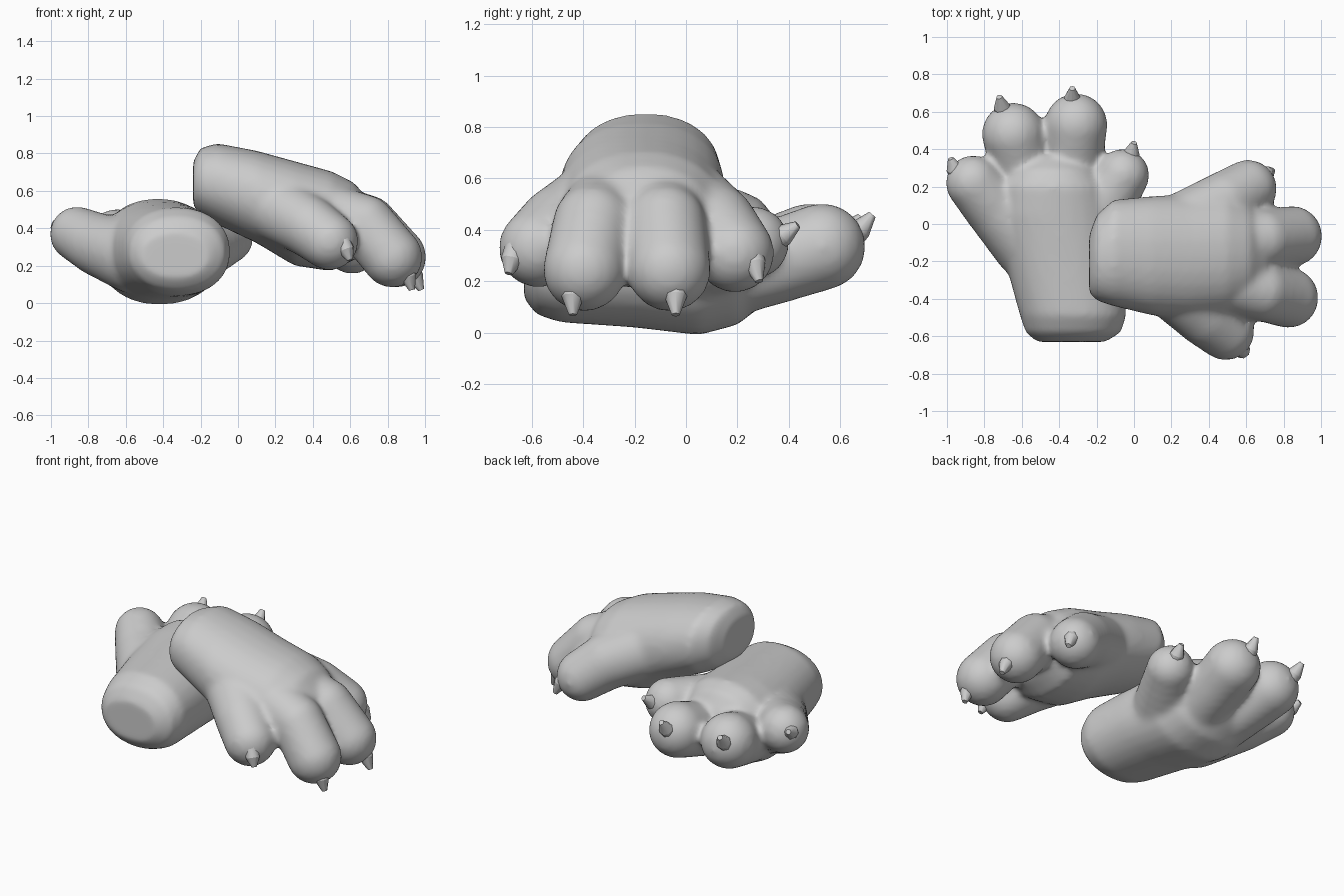
import bpy, bmesh, math
from mathutils import Vector, Matrix

cube = bpy.data.objects.get("Cube")
if cube:
    bpy.data.objects.remove(cube, do_unlink=True)

GREY = (0.6, 0.6, 0.6, 1)
fur = bpy.data.materials.new("plain grey")
fur.use_nodes = True
fur.diffuse_color = GREY
fur.node_tree.nodes["Principled BSDF"].inputs["Base Color"].default_value = GREY


def finish(bm, name):
    bmesh.ops.recalc_face_normals(bm, faces=bm.faces)
    mesh = bpy.data.meshes.new(name)
    bm.to_mesh(mesh)
    bm.free()
    mesh.materials.append(fur)
    obj = bpy.data.objects.new(name, mesh)
    bpy.context.collection.objects.link(obj)
    return obj


def loft_palm(bm, sections, along_x, sides=28):
    """Oval sections: (distance, side min, side max, z min, z max)."""
    rings = []
    for d, lo, hi, z0, z1 in sections:
        ring = []
        for i in range(sides):
            a = math.tau * i / sides
            c, n = math.cos(a), math.sin(a)
            s = (lo + hi) / 2 + (hi - lo) / 2 * math.copysign(abs(c) ** 0.92, c)
            z = (z0 + z1) / 2 + (z1 - z0) / 2 * math.copysign(abs(n) ** 0.92, n)
            ring.append(bm.verts.new((d, s, z) if along_x else (s, d, z)))
        rings.append(ring)
    for a, b in zip(rings, rings[1:]):
        for i in range(sides):
            j = (i + 1) % sides
            bm.faces.new((a[i], a[j], b[j], b[i]))
    bm.faces.new(rings[0])
    bm.faces.new(rings[-1])


def add_toe(bm, joints, steps=6):
    """Overlapping balls along the joints (x, y, z, radius), blended by the remesh."""
    for a, b in zip(joints, joints[1:]):
        for i in range(steps + 1):
            *pos, radius = Vector(a).lerp(Vector(b), i / steps)
            bmesh.ops.create_icosphere(bm, subdivisions=3, radius=radius,
                                       matrix=Matrix.Translation(pos))


def build_paw(name, sections, along_x, toes):
    bm = bmesh.new()
    loft_palm(bm, sections, along_x)
    for joints in toes:
        add_toe(bm, joints)
    paw = finish(bm, name)
    remesh = paw.modifiers.new("blend", 'REMESH')
    remesh.mode = 'VOXEL'
    remesh.voxel_size = 0.018
    remesh.use_smooth_shade = True
    smooth = paw.modifiers.new("soften", 'SMOOTH')
    smooth.factor = 0.5
    smooth.iterations = 12


def build_claw(name, base, tip):
    base, tip = Vector(base), Vector(tip)
    axis = tip - base
    turn = axis.to_track_quat('Z', 'Y').to_matrix().to_4x4()
    bm = bmesh.new()
    # wide root, then the blunt point
    for r1, r2, start, end in ((0.04, 0.044, -0.4, 0.35), (0.044, 0.016, 0.35, 1.0)):
        mid = base + axis * (start + end) / 2
        bmesh.ops.create_cone(bm, cap_ends=True, segments=8, radius1=r1, radius2=r2,
                              depth=axis.length * (end - start),
                              matrix=Matrix.Translation(mid) @ turn)
    claw = finish(bm, name)
    bpy.ops.object.select_all(action='DESELECT')
    claw.select_set(True)
    bpy.context.view_layer.objects.active = claw
    bpy.ops.object.shade_smooth_by_angle(angle=math.radians(50))


# Lower paw, palm upward, toes toward the back
build_paw("lower_paw", [
    (-0.63, -0.52, -0.15, 0.13, 0.38),
    (-0.58, -0.58, -0.07, 0.07, 0.46),
    (-0.49, -0.61, -0.04, 0.04, 0.51),
    (-0.2, -0.69, -0.06, 0.02, 0.53),
    (0.05, -0.75, -0.09, -0.01, 0.55),
    (0.2, -0.73, -0.13, 0.03, 0.56),
    (0.29, -0.67, -0.2, 0.1, 0.52),
    (0.36, -0.58, -0.3, 0.17, 0.43)], False, [
    [(-0.56, -0.1, 0.25, 0.2), (-0.74, 0.09, 0.31, 0.17), (-0.86, 0.22, 0.37, 0.148)],
    [(-0.53, 0.05, 0.22, 0.19), (-0.6, 0.3, 0.27, 0.165), (-0.645, 0.48, 0.335, 0.17)],
    [(-0.37, 0.05, 0.22, 0.19), (-0.33, 0.33, 0.27, 0.165), (-0.31, 0.53, 0.335, 0.17)],
    [(-0.26, -0.05, 0.27, 0.19), (-0.06, 0.26, 0.35, 0.143)]])

# Upper paw, resting on the lower wrist, toes drooping to the left
build_paw("upper_paw", [
    (-0.24, -0.37, -0.06, 0.52, 0.76),
    (-0.2, -0.41, 0.05, 0.47, 0.83),
    (-0.11, -0.44, 0.13, 0.42, 0.855),
    (0.1, -0.49, 0.15, 0.32, 0.815),
    (0.3, -0.51, 0.16, 0.2, 0.76),
    (0.5, -0.49, 0.16, 0.17, 0.705),
    (0.62, -0.42, 0.1, 0.23, 0.645),
    (0.71, -0.34, 0.0, 0.31, 0.54)], True, [
    [(0.22, -0.34, 0.5, 0.18), (0.38, -0.49, 0.41, 0.165), (0.49, -0.575, 0.33, 0.155)],
    [(0.42, -0.3, 0.49, 0.17), (0.68, -0.36, 0.42, 0.16), (0.825, -0.395, 0.245, 0.163)],
    [(0.42, -0.1, 0.49, 0.17), (0.69, -0.08, 0.42, 0.16), (0.845, -0.065, 0.245, 0.163)],
    [(0.28, 0.0, 0.5, 0.18), (0.48, 0.11, 0.41, 0.17), (0.61, 0.19, 0.31, 0.155)]])

# Claws: base and tip
CLAWS = {
    "lower": [((-0.95, 0.27, 0.39), (-0.98, 0.35, 0.43)),
              ((-0.7, 0.6, 0.37), (-0.72, 0.68, 0.45)),
              ((-0.33, 0.65, 0.37), (-0.33, 0.725, 0.46)),
              ((-0.02, 0.35, 0.36), (0.0, 0.435, 0.42))],
    "upper": [((0.57, -0.67, 0.31), (0.6, -0.69, 0.23)),
              ((0.9, -0.44, 0.18), (0.93, -0.44, 0.07)),
              ((0.93, -0.04, 0.18), (0.98, -0.04, 0.07)),
              ((0.69, 0.26, 0.3), (0.74, 0.285, 0.2))]}
for side, pairs in CLAWS.items():
    for n, (base, tip) in enumerate(pairs, 1):
        build_claw(f"{side}_claw_{n}", base, tip)
